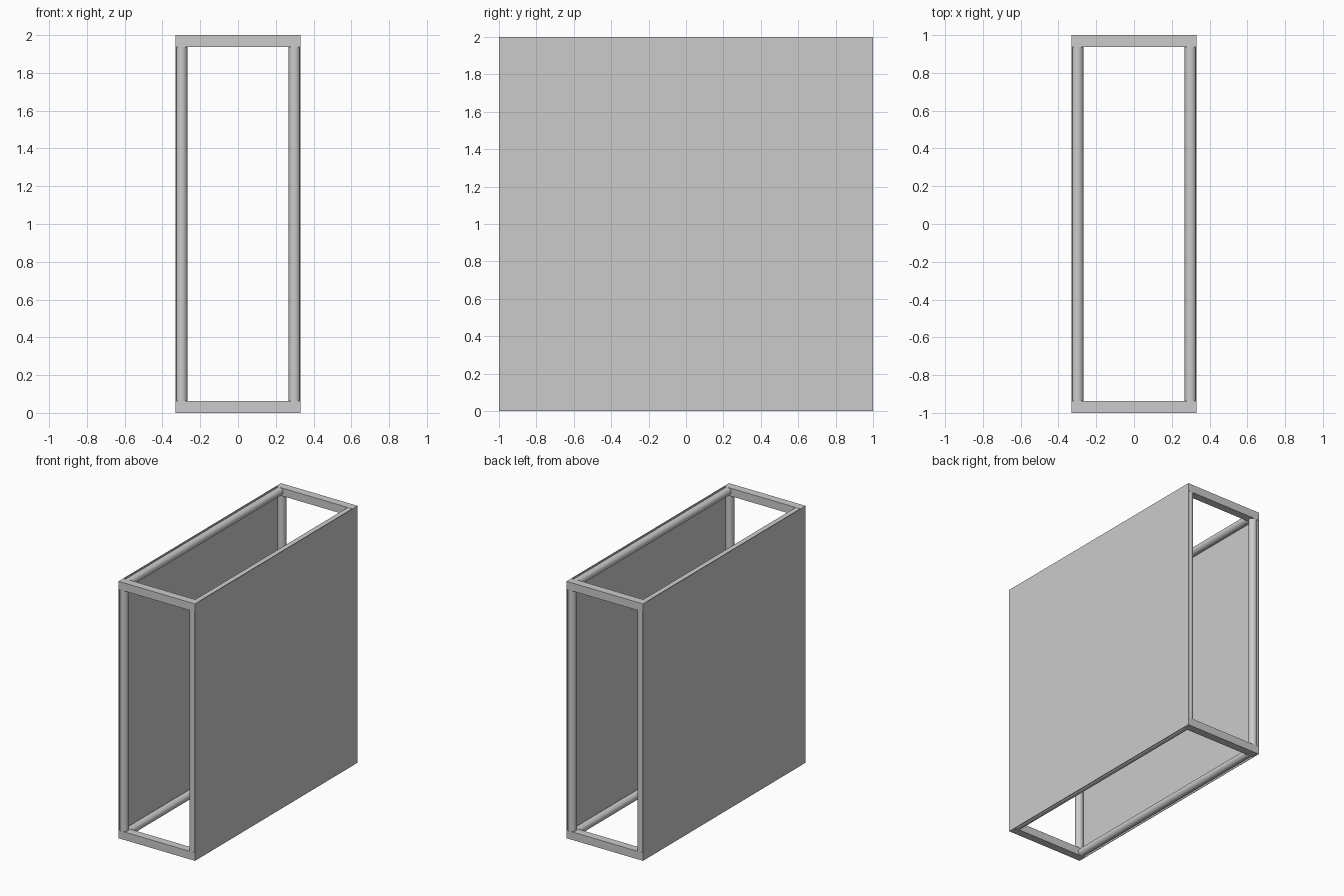
import bpy, math

if "Cube" in bpy.data.objects:
    bpy.data.objects.remove(bpy.data.objects["Cube"])

HALF_W = 0.33      # half width in x
T = 0.062          # frame bar size
C = 1 - T / 2      # bar centre distance from the middle
SHEET = 0.004      # side panel thickness


def box(name, size, loc):
    bpy.ops.mesh.primitive_cube_add(size=1, location=loc)
    ob = bpy.context.object
    ob.name = name
    ob.scale = size
    bpy.ops.object.transform_apply(location=False, rotation=False, scale=True)
    return ob


def tube(name, length, loc, rot=(0, 0, 0)):
    bpy.ops.mesh.primitive_cylinder_add(vertices=32, radius=T / 2, depth=length,
                                        location=loc, rotation=rot)
    ob = bpy.context.object
    ob.name = name
    bpy.ops.object.shade_smooth_by_angle(angle=math.radians(40))
    return ob


# square cross bars joining the two sides at the four long corners
for y, yn in ((-C, "front"), (C, "back")):
    for z, zn in ((1 - C, "bottom"), (1 + C, "top")):
        box(f"{yn}_{zn}_cross_bar", (2 * HALF_W, T, T), (0, y, z))

for s, side in ((-1, "left"), (1, "right")):
    # thin full-size side panel
    box(f"{side}_panel", (SHEET, 2, 2), (s * (HALF_W - SHEET / 2), 0, 1))
    x = s * (HALF_W - T / 2)
    # round edge tubes framing the panel between the cross bars
    for k, yn, zn in ((-1, "front", "bottom"), (1, "back", "top")):
        tube(f"{side}_{yn}_post", 2 - 2 * T, (x, k * C, 1))
        tube(f"{side}_{zn}_rail", 2 - 2 * T, (x, 0, 1 + k * C), (math.pi / 2, 0, 0))
